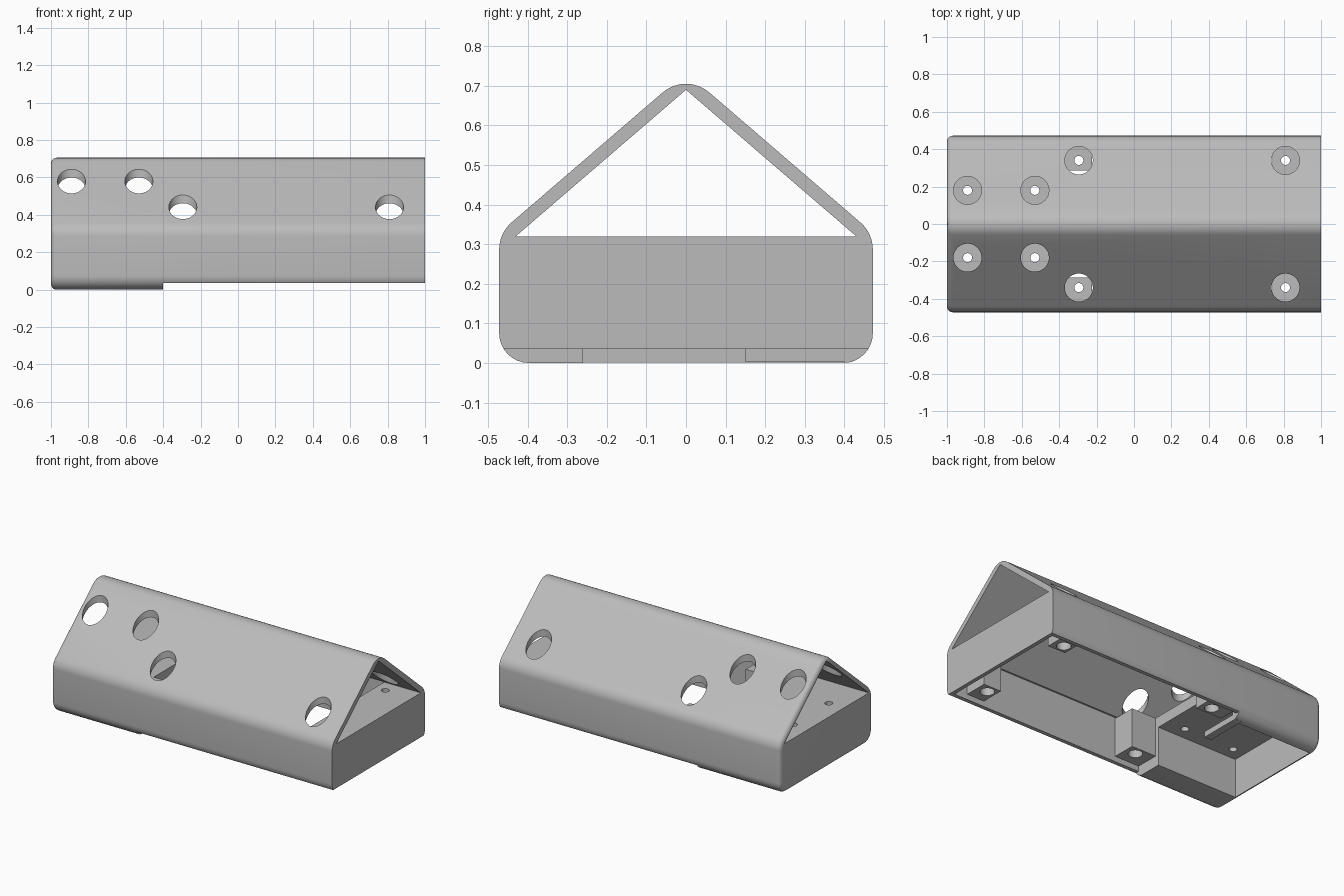
import bpy, bmesh, math
from mathutils import Vector

cube = bpy.data.objects.get("Cube")
if cube:
    bpy.data.objects.remove(cube)

grey = bpy.data.materials.new("light_grey")
grey.use_nodes = True
grey.diffuse_color = (0.5, 0.5, 0.5, 1)
grey.node_tree.nodes["Principled BSDF"].inputs["Base Color"].default_value = (0.5, 0.5, 0.5, 1)


def make_object(name, bm):
    bmesh.ops.recalc_face_normals(bm, faces=bm.faces)
    mesh = bpy.data.meshes.new(name)
    bm.to_mesh(mesh)
    bm.free()
    mesh.materials.append(grey)
    obj = bpy.data.objects.new(name, mesh)
    bpy.context.collection.objects.link(obj)
    return obj


def fillet(corners, steps=8):
    """Round each (y, z, radius) corner of a convex outline."""
    pts = []
    n = len(corners)
    for i, (y, z, r) in enumerate(corners):
        p = Vector((y, z))
        a = (Vector(corners[i - 1][:2]) - p).normalized()
        b = (Vector(corners[(i + 1) % n][:2]) - p).normalized()
        if r == 0:
            pts.append(p)
            continue
        half = a.angle(b) / 2
        centre = p + (a + b).normalized() * r / math.sin(half)
        reach = r / math.tan(half)
        start, end = p + a * reach - centre, p + b * reach - centre
        turn = math.pi - 2 * half
        for k in range(steps + 1):
            t = k / steps
            pts.append(centre + (start * math.sin((1 - t) * turn)
                                 + end * math.sin(t * turn)) / math.sin(turn))
    return pts


def prism(name, outline, x0, x1, rounding=0):
    """Extrude a y-z outline along x, optionally rounding the x0 rim."""
    bm = bmesh.new()
    cap = bm.faces.new([bm.verts.new((x0, p[0], p[1])) for p in outline])
    rim = list(cap.edges)
    ext = bmesh.ops.extrude_face_region(bm, geom=[cap], use_keep_orig=True)
    moved = [v for v in ext["geom"] if isinstance(v, bmesh.types.BMVert)]
    bmesh.ops.translate(bm, verts=moved, vec=(x1 - x0, 0, 0))
    bmesh.ops.recalc_face_normals(bm, faces=bm.faces)
    if rounding:
        bmesh.ops.bevel(bm, geom=rim, offset=rounding, segments=4,
                        profile=0.5, affect='EDGES')
    return make_object(name, bm)


def box(name, x, y, z):
    return prism(name, [(y[0], z[0]), (y[1], z[0]), (y[1], z[1]), (y[0], z[1])], *x)


def cylinder(name, x, y, z, radius):
    bm = bmesh.new()
    bmesh.ops.create_cone(bm, cap_ends=True, segments=40, radius1=radius,
                          radius2=radius, depth=z[1] - z[0])
    bmesh.ops.translate(bm, verts=bm.verts, vec=(x, y, (z[0] + z[1]) / 2))
    return make_object(name, bm)


def combine(target, other, operation='DIFFERENCE'):
    mod = target.modifiers.new("cut", 'BOOLEAN')
    mod.operation, mod.solver, mod.object = operation, 'EXACT', other
    bpy.context.view_layer.objects.active = target
    bpy.ops.object.modifier_apply(modifier=mod.name)
    bpy.data.objects.remove(other)


# Outer shell with rounded eaves, ridge and lower edges
outline = fillet([(-0.472, 0, 0.075), (0.472, 0, 0.075), (0.472, 0.328, 0.09),
                  (0, 0.734, 0.09), (-0.472, 0.328, 0.09)])
housing = prism("housing", outline, -1, 1, rounding=0.03)

# Open attic under the roof, main bay, end bay, channel and raised underside
combine(housing, prism("attic", [(-0.43, 0.32), (0.43, 0.32), (0, 0.69)], -1.1, 1.1))
combine(housing, box("main_bay", (-0.4, 0.74), (-0.435, 0.435), (-0.1, 0.325)))
combine(housing, box("end_bay", (0.7, 0.975), (-0.435, 0.435), (-0.1, 0.27)))
combine(housing, box("channel", (-0.975, -0.35), (-0.26, 0.4), (-0.1, 0.25)))
combine(housing, box("step", (-0.4, 1.1), (-0.6, 0.6), (-0.1, 0.035)))

# Screw columns in the main bay
for x0, x1 in ((-0.41, -0.225), (0.755, 0.88)):
    for side in (-1, 1):
        y = sorted((side * 0.285, side * 0.445))
        combine(housing, box("column", (x0, x1), y, (0.07, 0.32)), 'UNION')

# Small floor tab at the end of the channel
combine(housing, box("tab", (-0.45, -0.401), (0.15, 0.42), (0.003, 0.04)), 'UNION')

# Access holes through the roof with screw holes below
for x, y in ((-0.89, 0.18), (-0.53, 0.18), (-0.295, 0.34), (0.81, 0.34)):
    for side in (-1, 1):
        combine(housing, cylinder("access", x, side * y, (0.3201, 0.9), 0.075))
        combine(housing, cylinder("screw", x, side * y, (-0.1, 0.5), 0.024))
        if y > 0.3:
            combine(housing, cylinder("recess", x, side * y, (-0.1, 0.16), 0.042))

bpy.ops.object.select_all(action='DESELECT')
housing.select_set(True)
bpy.context.view_layer.objects.active = housing
bpy.ops.object.shade_smooth_by_angle(angle=math.radians(30))
